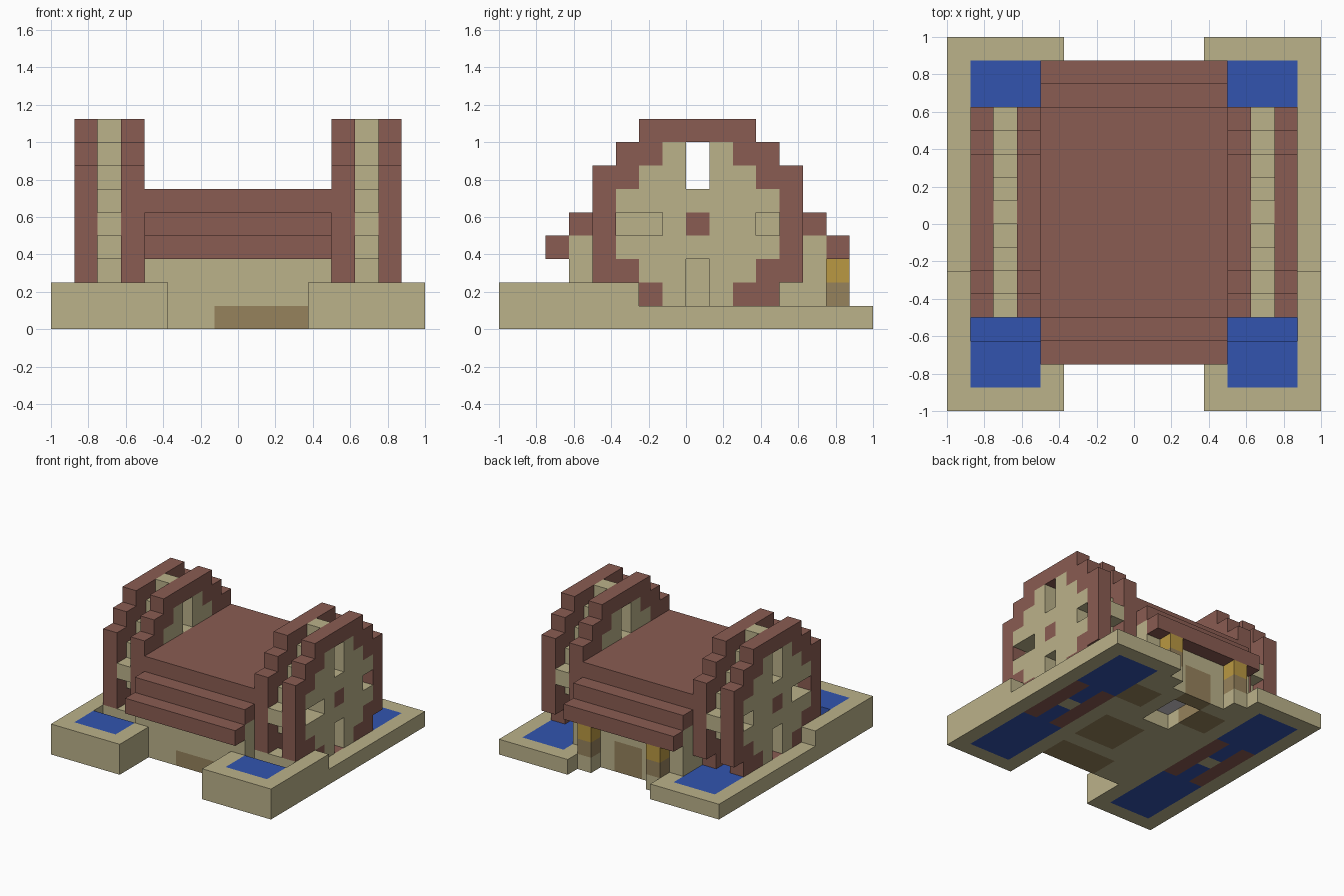
import bpy, bmesh, math
from mathutils import Vector

if "Cube" in bpy.data.objects:
    bpy.data.objects.remove(bpy.data.objects["Cube"])

U = 0.125  # block size


def srgb(r, g, b):
    return tuple(((c / 255 + 0.055) / 1.055) ** 2.4 for c in (r, g, b)) + (1,)


COLOURS = {
    "sandstone": srgb(187, 178, 138),
    "red_wood": srgb(138, 92, 82),
    "water_blue": srgb(50, 84, 175),
    "lamp_gold": srgb(186, 152, 66),
    "dull_brown": srgb(150, 130, 92),
    "light_grey": srgb(208, 204, 208),
}
mats = {}
for name, col in COLOURS.items():
    mats[name] = bpy.data.materials.new(name)
    mats[name].diffuse_color = col
order = list(COLOURS)

grid = {}  # block position -> (part, colour)


def fill(part, colour, x, y, z, mirror=False):
    """Fill a box of blocks; part None carves it away."""
    for i in range(*x):
        for j in range(*y):
            for k in range(*z):
                for c in ((i, -1 - i) if mirror else (i,)):
                    side = ("right_" if c >= 0 else "left_") if mirror else ""
                    if part is None:
                        grid.pop((c, j, k), None)
                    else:
                        grid[c, j, k] = (side + part, colour)


# stone basins: tall at the front, low at the back
fill("basin", "sandstone", (3, 8), (-8, -2), (0, 2), True)
fill("basin", "sandstone", (3, 8), (-2, 8), (0, 1), True)
fill(None, None, (4, 7), (-5, -2), (1, 2), True)
fill("basin", "sandstone", (4, 7), (-4, -3), (1, 2), True)
fill("water", "water_blue", (4, 7), (-7, 7), (0, 1), True)
fill("water", "water_blue", (4, 7), (-7, -5), (1, 2), True)

# mill house with a door at the back
fill("house", "sandstone", (-4, 4), (-5, 6), (0, 5))
fill("door", "dull_brown", (-1, 1), (5, 6), (0, 2))

# stepped roof
fill("roof", "red_wood", (-4, 4), (-4, 5), (5, 6))
for y4, y3 in ((-5, -6), (5, 6)):
    fill("roof", "red_wood", (-4, 4), (y4, y4 + 1), (4, 5))
    fill("roof", "red_wood", (-4, 4), (y3, y3 + 1), (3, 4))

# lamp posts beside the door
fill("lamp_post", "sandstone", (2, 3), (6, 7), (0, 1), True)
fill("lamp_post", "dull_brown", (2, 3), (6, 7), (1, 2), True)
fill("lamp_post", "lamp_gold", (2, 3), (6, 7), (2, 3), True)

# floor pieces and the recess under the house
for x, y in (((2, 4), (3, 5)), ((-3, -1), (3, 5)), ((-1, 3), (-5, -3)), ((0, 3), (-2, 1))):
    fill("floor_boards", "dull_brown", x, y, (0, 1))
fill(None, None, (-1, 1), (2, 5), (0, 1))
fill("recess_top", "light_grey", (-1, 1), (2, 5), (1, 2))

# water wheels: half widths per row, counted from the hub
OUTER = (4, 4, 4, 3, 2)
INNER = (3, 3, 2, 1, -1)
for k in range(9):
    d = abs(k - 4)
    o, n = OUTER[d], INNER[d]
    for x in (4, 6):
        fill("wheel", "red_wood", (x, x + 1), (-o, o + 1), (k, k + 1), True)
    if n >= 0:
        fill("wheel", "sandstone", (4, 7), (-n, n + 1), (k, k + 1), True)
# paddles between the two rims
for y, z in ((0, 8), (0, 0), (-4, 4), (4, 4)):
    fill("wheel", "sandstone", (5, 6), (y, y + 1), (z, z + 1), True)
# openings and hub
for y, z in (((0, 1), (6, 8)), ((0, 1), (1, 3)), ((-3, -1), (4, 5)), ((3, 4), (4, 5))):
    fill(None, None, (4, 7), y, z, True)
fill("wheel", "red_wood", (4, 7), (0, 1), (4, 5), True)

# turn every part into a mesh of its exposed block faces
parts = {}
for cell, (part, colour) in grid.items():
    parts.setdefault(part, []).append((cell, colour))

for part, cells in parts.items():
    bm = bmesh.new()
    for cell, colour in cells:
        for axis in range(3):
            for s in (0, 1):
                near = list(cell)
                near[axis] += 2 * s - 1
                if tuple(near) in grid:
                    continue
                quad = []
                for a, b in ((0, 0), (1, 0), (1, 1), (0, 1)):
                    p = Vector(cell)
                    p[axis] += s
                    p[(axis + 1) % 3] += a
                    p[(axis + 2) % 3] += b
                    quad.append(bm.verts.new(p * U))
                f = bm.faces.new(quad if s else quad[::-1])
                f.material_index = order.index(colour)
    bmesh.ops.remove_doubles(bm, verts=bm.verts, dist=0.001)
    bmesh.ops.dissolve_limit(bm, angle_limit=math.radians(1), verts=bm.verts,
                             edges=bm.edges, delimit={"MATERIAL"})
    me = bpy.data.meshes.new(part)
    for name in order:
        me.materials.append(mats[name])
    bm.to_mesh(me)
    bm.free()
    bpy.context.collection.objects.link(bpy.data.objects.new(part, me))

for m in bpy.data.materials:
    if m.users and not m.is_grease_pencil:
        m.use_nodes = True
        m.node_tree.nodes["Principled BSDF"].inputs["Base Color"].default_value = m.diffuse_color
